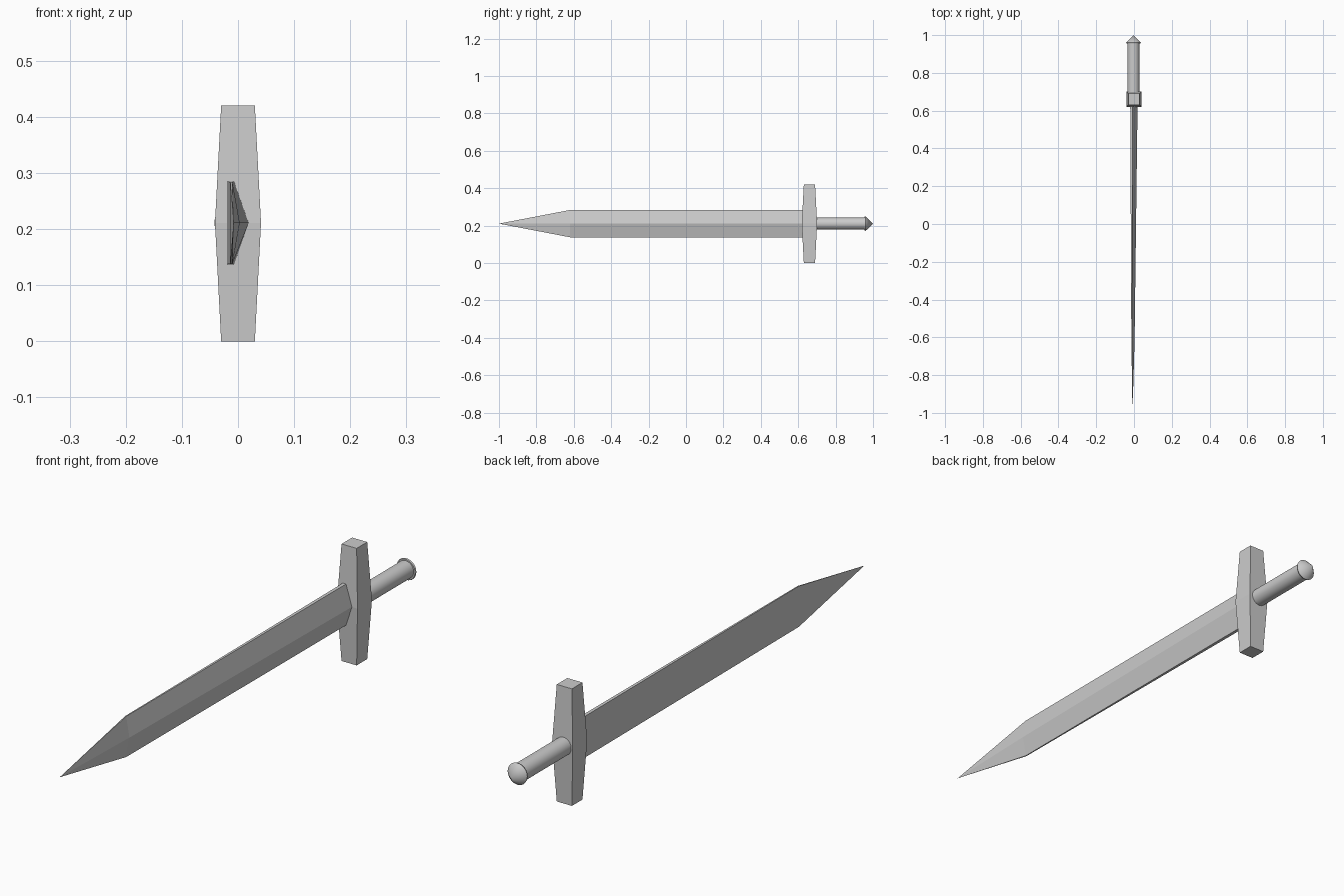
import bpy, bmesh, math
from mathutils import Vector

if "Cube" in bpy.data.objects:
    bpy.data.objects.remove(bpy.data.objects["Cube"])

ZC = 0.211  # height of the sword's axis


def loft(name, rings, cap_end=True):
    """Skin a list of equal-length point rings; a single-point last ring is a tip."""
    bm = bmesh.new()
    loops = [[bm.verts.new(p) for p in r] for r in rings]
    for a, b in zip(loops, loops[1:]):
        n = len(a)
        for i in range(n):
            j = (i + 1) % n
            bm.faces.new((a[i], a[j], b[0]) if len(b) == 1 else (a[i], a[j], b[j], b[i]))
    bm.faces.new(loops[0])
    if len(loops[-1]) > 1:
        bm.faces.new(loops[-1])
    bmesh.ops.recalc_face_normals(bm, faces=bm.faces)
    me = bpy.data.meshes.new(name)
    bm.to_mesh(me)
    bm.free()
    ob = bpy.data.objects.new(name, me)
    bpy.context.collection.objects.link(ob)
    return ob


def blade_section(y, back, edge, ridge, half):
    """Flat-backed section with a central ridge towards +x."""
    return [(back, y, ZC - half), (back, y, ZC + half), (edge, y, ZC + half),
            (ridge, y, ZC), (edge, y, ZC - half)]


def square(z, h):
    return [(sx * h, 0.66 + sy * h, z) for sx, sy in ((-1, -1), (1, -1), (1, 1), (-1, 1))]


def circle(y, r, n=32, x=-0.003):
    return [(x + r * math.cos(2 * math.pi * i / n), y,
             ZC + r * math.sin(2 * math.pi * i / n)) for i in range(n)]


def smooth(ob):
    bpy.ops.object.select_all(action='DESELECT')
    ob.select_set(True)
    bpy.context.view_layer.objects.active = ob
    bpy.ops.object.shade_smooth_by_angle(angle=math.radians(30))


# Blade: thins towards the shoulder, then runs to a point
loft("blade", [blade_section(0.64, -0.02, -0.007, 0.019, 0.074),
               blade_section(-0.62, -0.014, -0.010, 0.003, 0.073),
               [(-0.008, -1.0, ZC)]])

# Crossguard: square bar, thickest in the middle
loft("crossguard", [square(0.0, 0.03), square(ZC, 0.041), square(0.42, 0.03)])

# Grip
smooth(loft("grip", [circle(0.68, 0.032), circle(0.965, 0.032)]))

# Pommel: overhanging rim with a conical end
smooth(loft("pommel", [circle(0.955, 0.037), circle(0.96, 0.039), [(-0.003, 1.0, ZC)]]))
